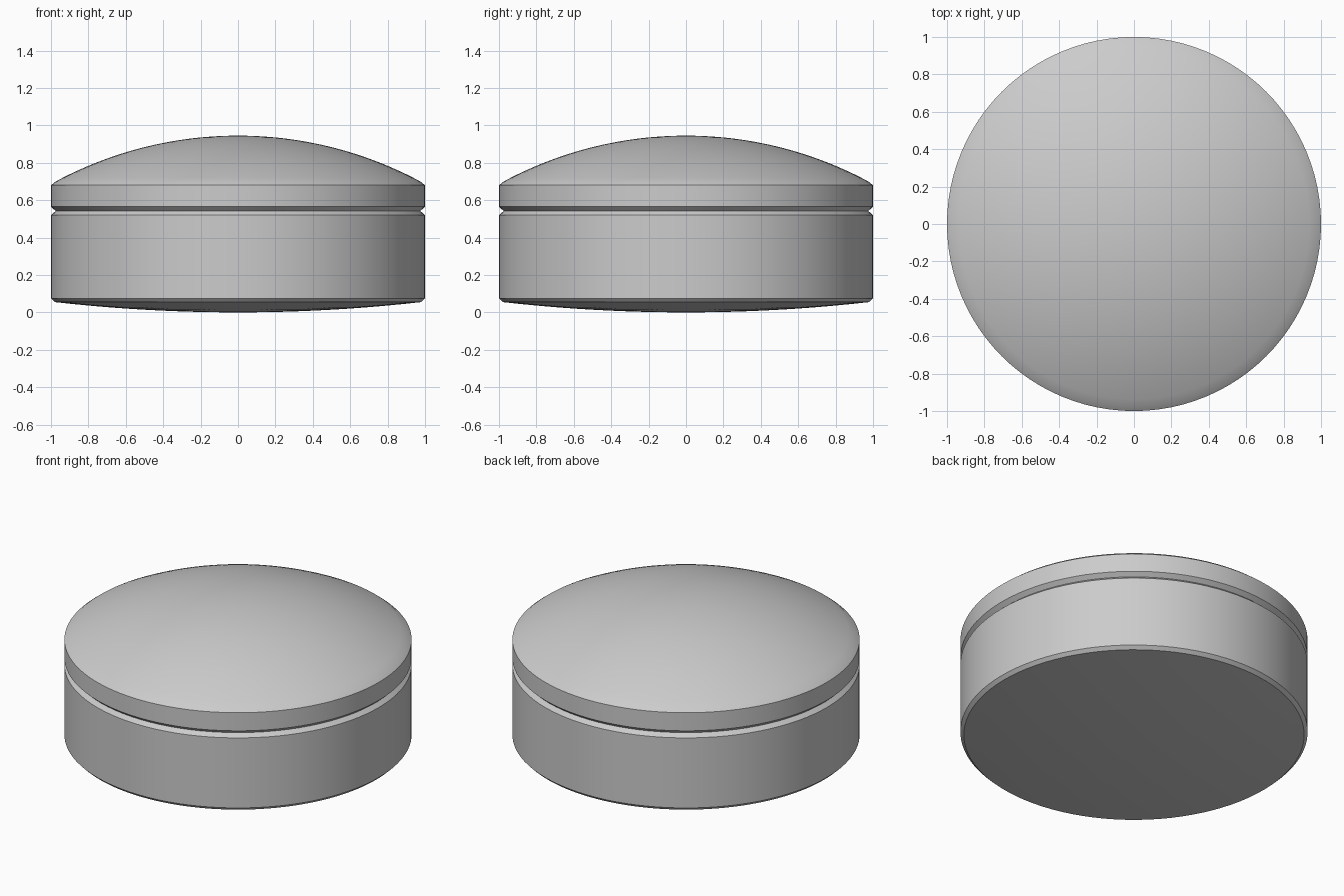
import bpy, bmesh, math

cube = bpy.data.objects.get("Cube")
if cube:
    bpy.data.objects.remove(cube)

SEGMENTS = 96


def make_material(name, colour):
    mat = bpy.data.materials.new(name)
    mat.use_nodes = True
    mat.diffuse_color = colour
    mat.node_tree.nodes["Principled BSDF"].inputs["Base Color"].default_value = colour
    return mat


def cap_arc(radius, z_rim, z_pole, steps):
    """Spherical cap profile from the rim to the pole."""
    rise = z_pole - z_rim
    sphere = (radius ** 2 + rise ** 2) / (2 * abs(rise))
    sign = math.copysign(1, rise)
    half_angle = math.asin(radius / sphere)
    points = []
    for i in range(steps + 1):
        a = half_angle * (1 - i / steps)
        points.append((sphere * math.sin(a),
                       z_pole - sign * sphere * (1 - math.cos(a))))
    return points


def lathe(name, profile, mat):
    """Spin an (r, z) profile that starts and ends on the axis."""
    bm = bmesh.new()
    verts = [bm.verts.new((r, 0, z)) for r, z in profile]
    edges = [bm.edges.new(pair) for pair in zip(verts, verts[1:])]
    bmesh.ops.spin(bm, geom=verts + edges, cent=(0, 0, 0), axis=(0, 0, 1),
                   angle=math.tau, steps=SEGMENTS, use_duplicate=False)
    bmesh.ops.remove_doubles(bm, verts=bm.verts, dist=0.0001)
    bmesh.ops.recalc_face_normals(bm, faces=bm.faces)
    mesh = bpy.data.meshes.new(name)
    bm.to_mesh(mesh)
    bm.free()
    mesh.materials.append(mat)
    obj = bpy.data.objects.new(name, mesh)
    bpy.context.collection.objects.link(obj)
    bpy.ops.object.select_all(action="DESELECT")
    obj.select_set(True)
    bpy.context.view_layer.objects.active = obj
    bpy.ops.object.shade_smooth_by_angle(angle=math.radians(20))
    return obj


grey = make_material("plain grey", (0.6, 0.6, 0.6, 1))

# Shallow bowed underside, then the chamfered wall with its V groove, then the dome
underside = cap_arc(0.98, 0.055, 0.0, 12)[::-1]
wall = [(1.0, 0.075), (1.0, 0.52), (0.975, 0.542), (1.0, 0.565), (1.0, 0.68)]
dome = cap_arc(0.975, 0.70, 0.945, 24)
lathe("round_domed_body", underside + wall + dome, grey)
